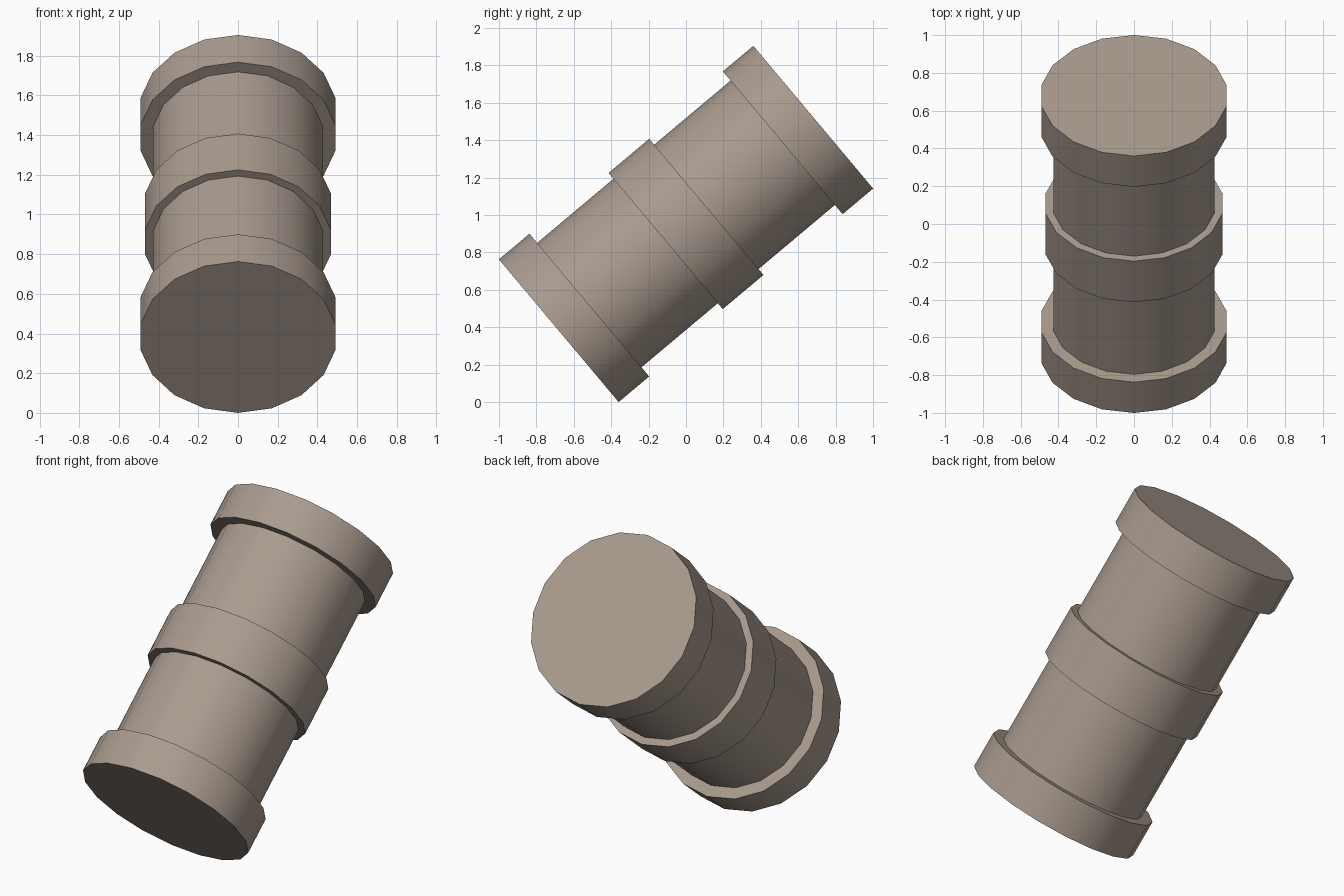
import bpy, bmesh
from math import radians, pi, sin, cos
from mathutils import Matrix

if "Cube" in bpy.data.objects:
    bpy.data.objects.remove(bpy.data.objects["Cube"])

SIDES = 18
TILT = radians(-50)   # leans towards the back
CAP_R, RING_R, BODY_R = 0.498, 0.475, 0.434
END, CAP_IN, RING = 0.888, 0.675, 0.142

# Half profile (radius, distance along axis), mirrored for the other end
upper = [(RING_R, RING), (BODY_R, RING), (BODY_R, CAP_IN), (CAP_R, CAP_IN), (CAP_R, END)]
profile = [(r, -h) for r, h in reversed(upper)] + upper


def lathe(name, profile):
    bm = bmesh.new()
    rings = []
    for r, h in profile:
        rings.append([bm.verts.new((r * sin(2 * pi * k / SIDES), -r * cos(2 * pi * k / SIDES), h))
                      for k in range(SIDES)])
    for a, b in zip(rings, rings[1:]):
        for k in range(SIDES):
            n = (k + 1) % SIDES
            bm.faces.new((a[k], a[n], b[n], b[k]))
    bm.faces.new(rings[0][::-1])
    bm.faces.new(rings[-1])
    bmesh.ops.recalc_face_normals(bm, faces=bm.faces)
    # Tilt, then rest the lowest corner on the ground
    bm.transform(Matrix.Rotation(TILT, 4, 'X'))
    low = min(v.co.z for v in bm.verts)
    bm.transform(Matrix.Translation((0, 0, -low)))
    mesh = bpy.data.meshes.new(name)
    bm.to_mesh(mesh)
    bm.free()
    obj = bpy.data.objects.new(name, mesh)
    bpy.context.collection.objects.link(obj)
    return obj


# Tilted canister with two end caps and a middle band
canister = lathe("banded_canister", profile)
bpy.context.view_layer.objects.active = canister
canister.select_set(True)
bpy.ops.object.shade_smooth_by_angle(angle=radians(30))

# Warm grey-brown finish
finish = bpy.data.materials.new("warm_brown")
finish.diffuse_color = (0.40, 0.33, 0.276, 1)
finish.use_nodes = True
finish.node_tree.nodes["Principled BSDF"].inputs["Base Color"].default_value = finish.diffuse_color
canister.data.materials.append(finish)
